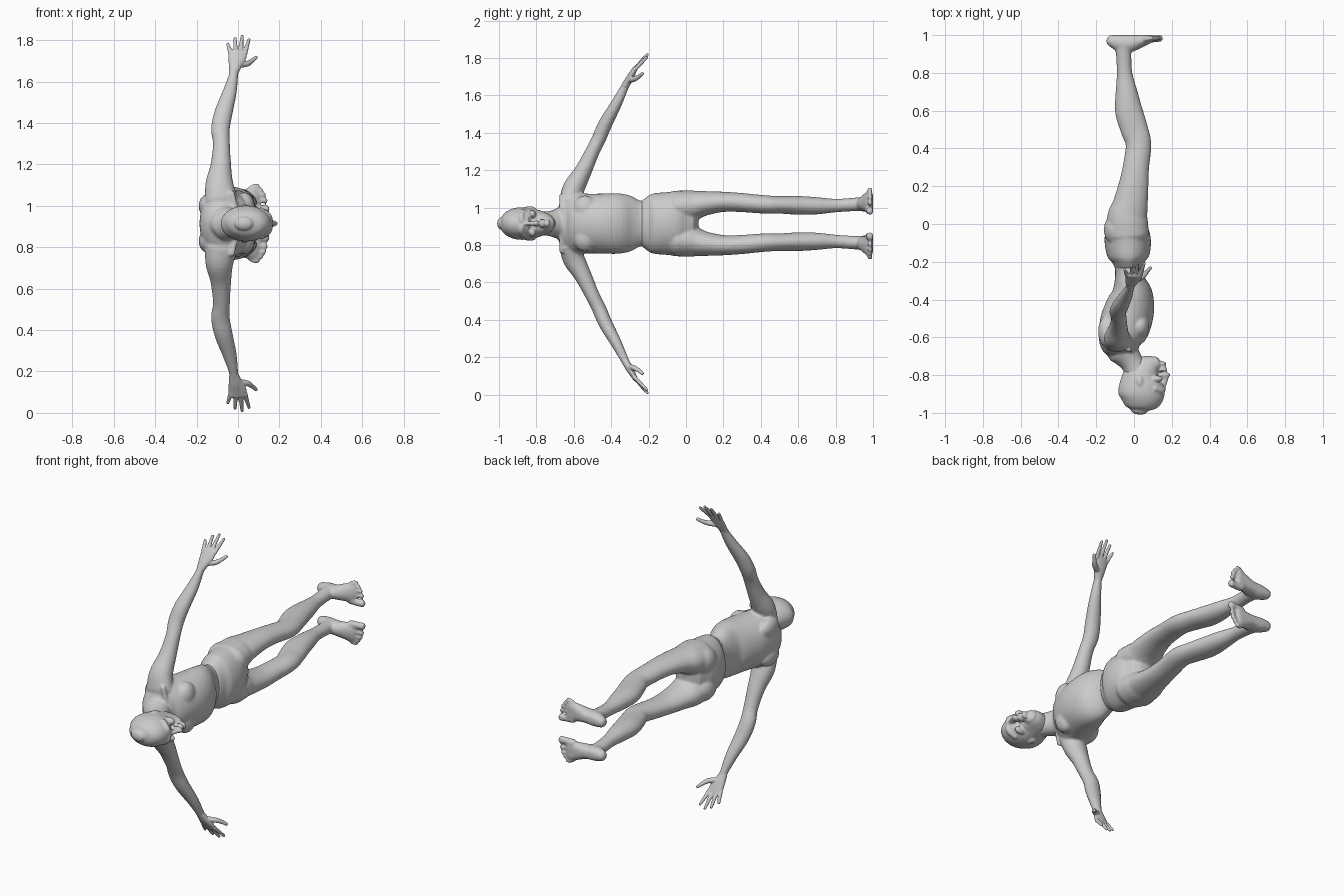
import bpy, bmesh, math
from mathutils import Vector

MID = 0.915  # height of the body's plane of symmetry

skin = bpy.data.materials.new("plain_grey")
skin.diffuse_color = (0.6, 0.6, 0.6, 1)


def spline(rows, steps):
    """Catmull-Rom resampling of (x, y, z, a, b) stations."""
    out = []
    for i in range(len(rows) - 1):
        p = [rows[max(0, min(len(rows) - 1, i + k))] for k in (-1, 0, 1, 2)]
        for s in range(steps):
            t = s / steps
            out.append([0.5 * (2 * q1 + (q2 - q0) * t + (2 * q0 - 5 * q1 + 4 * q2 - q3) * t * t
                               + (3 * q1 - q0 - 3 * q2 + q3) * t ** 3) for q0, q1, q2, q3 in zip(*p)])
    return out + [list(rows[-1])]


def loft(bm, rows, side=1, hint=(1, 0, 0), steps=4, n=24):
    """Tube of elliptical rings with domed ends; a lies along the hint, b across it."""
    st = spline(rows, steps)
    c = [Vector(r[:3]) for r in st]
    tan = [(c[min(i + 1, len(c) - 1)] - c[max(i - 1, 0)]).normalized() for i in range(len(c))]
    rings = [(c[i], tan[i], st[i][3], st[i][4]) for i in range(len(c))]

    def dome(ring, d):
        p, t, a, b = ring
        r = min(a, b) * 0.7
        return [(p + t * d * r * math.sin(k), t, a * math.cos(k), b * math.cos(k)) for k in (0.6, 1.1, 1.45)]

    rings = dome(rings[0], -1)[::-1] + rings + dome(rings[-1], 1)
    loops = []
    for p, t, a, b in rings:
        u = Vector(hint)
        u = (u - t * u.dot(t)).normalized()
        v = t.cross(u)
        loop = []
        for k in range(n):
            w = math.tau * k / n
            q = p + u * a * math.cos(w) + v * b * math.sin(w)
            loop.append(bm.verts.new((q.x, min(q.y, 1.0), MID + side * q.z)))
        loops.append(loop)
    faces = [bm.faces.new((l0[k], l0[(k + 1) % n], l1[(k + 1) % n], l1[k]))
             for l0, l1 in zip(loops, loops[1:]) for k in range(n)]
    faces += [bm.faces.new(loops[0]), bm.faces.new(loops[-1])]
    bmesh.ops.recalc_face_normals(bm, faces=faces)


def blob(bm, x, y, z, rx, ry, rz, side=1):
    """Ellipsoid used for small body forms."""
    vs = bmesh.ops.create_uvsphere(bm, u_segments=20, v_segments=12, radius=1)["verts"]
    for v in vs:
        v.co = (x + v.co.x * rx, min(1, y + v.co.y * ry), MID + side * z + v.co.z * rz)


def finish(bm, name, voxel, smooth=5):
    """Fuse the overlapping forms into one smooth skin."""
    me = bpy.data.meshes.new(name)
    bm.to_mesh(me)
    bm.free()
    me.materials.append(skin)
    ob = bpy.data.objects.new(name, me)
    bpy.context.collection.objects.link(ob)
    m = ob.modifiers.new("fuse", "REMESH")
    m.mode, m.voxel_size, m.use_smooth_shade = "VOXEL", voxel, True
    m = ob.modifiers.new("soften", "SMOOTH")
    m.factor, m.iterations = 0.5, smooth


def body(rows):
    """(y, back x, front x, half width) -> stations on the midline."""
    return [((b + f) / 2, y, 0, (f - b) / 2, w) for y, b, f, w in rows]


# torso, neck and arms
bm = bmesh.new()
loft(bm, body([(-.69, -.14, .0, .07), (-.66, -.17, .025, .13), (-.61, -.188, .045, .165),
               (-.54, -.185, .085, .16), (-.45, -.155, .108, .16), (-.37, -.125, .1, .162),
               (-.3, -.105, .06, .15), (-.24, -.1, .04, .122), (-.17, -.11, .05, .13)]), n=40)
loft(bm, [(.025, -.80, 0, .07, .066), (-.01, -.735, 0, .062, .066), (-.055, -.675, 0, .08, .085)])
for s in (1, -1):
    loft(bm, [(-.08, -.63, .11, .08, .05), (-.09, -.6, .19, .068, .058), (-.083, -.55, .28, .05, .046),
              (-.08, -.5, .385, .041, .038), (-.085, -.465, .455, .045, .038), (-.07, -.43, .535, .044, .037),
              (-.04, -.375, .635, .034, .03), (-.022, -.335, .715, .023, .023), (-.018, -.318, .75, .024, .02)], s)
    blob(bm, .03, -.54, .075, .052, .065, .075, s)      # chest muscle
    blob(bm, -.15, -.57, .085, .04, .08, .055, s)       # shoulder blade
    loft(bm, [(.035, -.76, .045, .012, .012), (-.005, -.665, .012, .012, .012)], s)  # neck cord
    loft(bm, [(.0, -.665, .015, .013, .013), (-.03, -.665, .15, .014, .014)], s)    # collar bone
finish(bm, "torso_and_arms", .007)

# hips, legs and feet
bm = bmesh.new()
loft(bm, body([(-.2, -.115, .06, .15), (-.17, -.14, .082, .162), (-.1, -.155, .09, .168),
               (-.04, -.153, .08, .174), (.0, -.135, .06, .165)]), n=40)
for s in (1, -1):
    loft(bm, [(-.03, -.06, .09, .11, .085), (-.035, .03, .096, .108, .082), (-.02, .1, .108, .094, .066),
              (-.003, .2, .116, .08, .054), (.01, .3, .112, .07, .051), (.024, .42, .102, .068, .049),
              (.002, .5, .1, .073, .047), (-.028, .6, .097, .073, .05), (-.04, .7, .095, .058, .046),
              (-.05, .8, .096, .041, .036), (-.055, .9, .102, .041, .036), (-.06, .96, .105, .05, .04)], s)
    blob(bm, -.095, -.03, .082, .065, .085, .075, s)    # buttock
    # foot with sole flattened at the end plane
    loft(bm, [(-.125, .972, .1, .03, .03), (-.08, .96, .103, .045, .04), (-.02, .957, .107, .046, .04),
              (.04, .97, .115, .034, .052), (.085, .982, .12, .024, .06)], s, hint=(0, 1, 0))
    for tip, z0, z1, r in ((.137, .072, .068, .022), (.134, .107, .11, .014), (.126, .132, .138, .014),
                           (.112, .152, .16, .013), (.096, .168, .18, .013)):
        loft(bm, [(.06, .978, z0, r, r), (tip - .02, .981, z1, r * .85, r * .9), (tip, .986, z1, r, r)],
             s, hint=(0, 1, 0), n=14)
finish(bm, "hips_legs_and_feet", .007)

# hands
for s, label in ((1, "upper"), (-1, "lower")):
    bm = bmesh.new()
    loft(bm, [(-.02, -.328, .73, .023, .02), (-.012, -.305, .77, .034, .02),
              (-.003, -.285, .805, .044, .016), (0, -.27, .832, .044, .013)], s)
    for x0, x1, y1, z1 in ((-.036, -.05, -.24, .868), (-.012, -.014, -.218, .895),
                           (.012, .02, -.205, .906), (.034, .054, -.208, .89)):
        loft(bm, [(x0, -.275, .822, .012, .011), ((x0 + x1) / 2, (y1 - .27) / 2, (z1 + .828) / 2, .01, .01),
                  (x1, y1, z1, .0075, .0075)], s, n=14)
    loft(bm, [(.0, -.305, .765, .015, .015), (.045, -.278, .772, .015, .014),
              (.068, -.252, .786, .012, .011), (.088, -.232, .803, .009, .009)], s, hint=(0, 1, 0), n=14)
    finish(bm, label + "_hand", .004, 3)

# head with face
bm = bmesh.new()
loft(bm, body([(-.985, -.02, .075, .035), (-.965, -.055, .115, .06), (-.92, -.08, .155, .082),
               (-.87, -.082, .162, .087), (-.82, -.065, .15, .08), (-.78, -.03, .15, .068),
               (-.75, .03, .155, .052), (-.738, .075, .155, .04)]), n=32)
blob(bm, .158, -.8, 0, .034, .018, .017)                # nose tip
loft(bm, [(.15, -.87, 0, .016, .009), (.168, -.805, 0, .018, .012)])  # nose bridge
blob(bm, .15, -.775, 0, .027, .007, .026)               # upper lip
blob(bm, .148, -.762, 0, .027, .007, .023)              # lower lip
blob(bm, .15, -.74, 0, .022, .013, .022)                # chin
for s in (1, -1):
    loft(bm, [(.158, -.876, .008, .013, .01), (.15, -.882, .04, .015, .011), (.11, -.87, .068, .015, .011)],
         s, hint=(0, 1, 0))                             # brow ridge
    blob(bm, .118, -.82, .05, .035, .018, .022, s)      # cheek bone
    blob(bm, .03, -.835, .08, .02, .032, .012, s)       # ear
finish(bm, "head", .005, 4)
